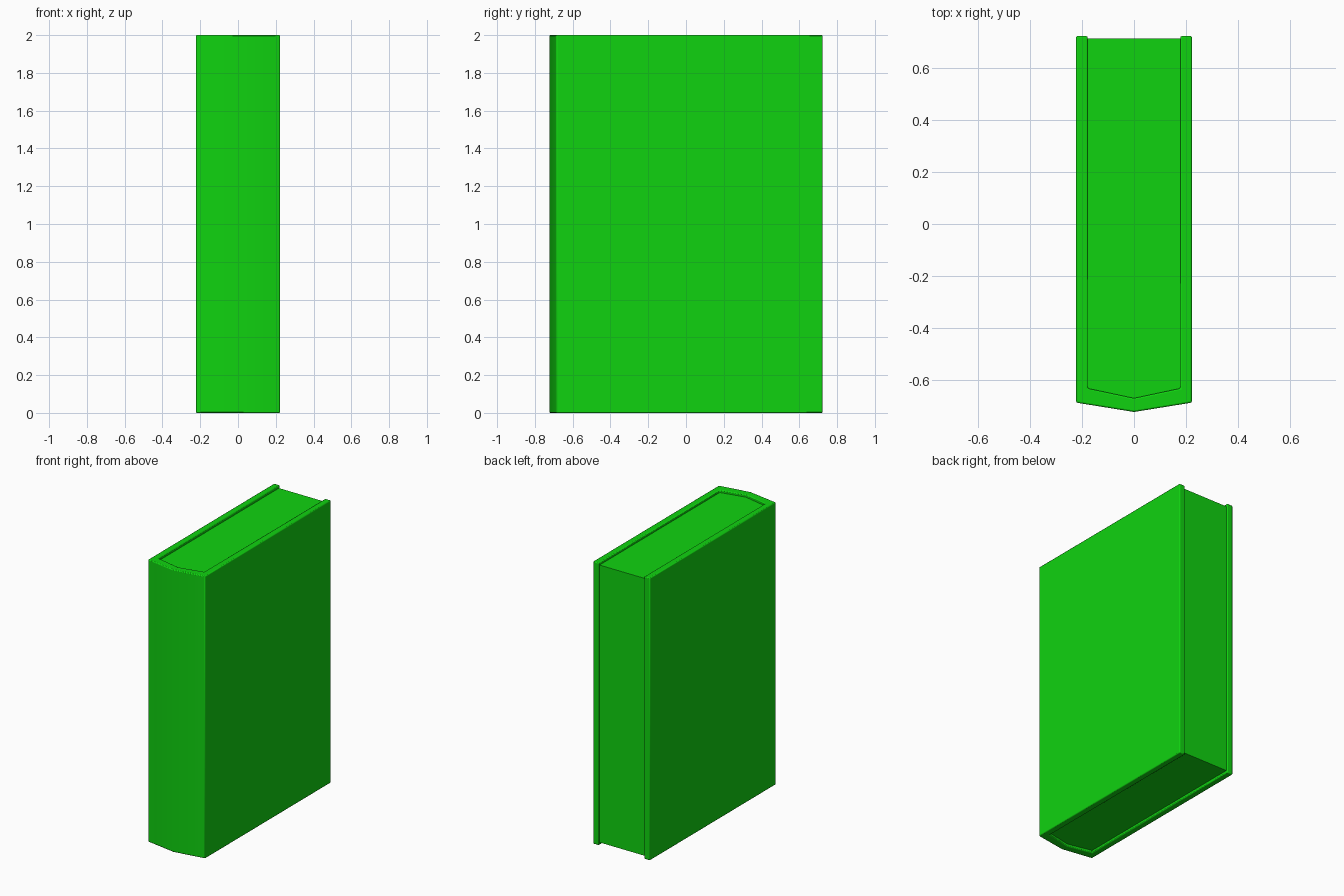
import bpy, bmesh, math

if "Cube" in bpy.data.objects:
    bpy.data.objects.remove(bpy.data.objects["Cube"])

green = bpy.data.materials.new("green")
green.diffuse_color = (0.005, 0.65, 0.005, 1)
green.use_nodes = True
green.node_tree.nodes["Principled BSDF"].inputs["Base Color"].default_value = green.diffuse_color


def prism(name, outline, z0, z1, bevel=0):
    """Extrude a closed xy outline from z0 to z1."""
    bm = bmesh.new()
    face = bm.faces.new([bm.verts.new((x, y, z0)) for x, y in outline])
    top = bmesh.ops.extrude_face_region(bm, geom=[face])["geom"]
    bmesh.ops.translate(bm, vec=(0, 0, z1 - z0),
                        verts=[g for g in top if isinstance(g, bmesh.types.BMVert)])
    bmesh.ops.recalc_face_normals(bm, faces=bm.faces[:])
    me = bpy.data.meshes.new(name)
    bm.to_mesh(me)
    bm.free()
    me.materials.append(green)
    ob = bpy.data.objects.new(name, me)
    bpy.context.collection.objects.link(ob)
    if bevel:
        mod = ob.modifiers.new("edge_bevel", "BEVEL")
        mod.width = bevel
        mod.segments = 2
        mod.limit_method = "ANGLE"
        mod.angle_limit = math.radians(40)
    bpy.context.view_layer.objects.active = ob
    ob.select_set(True)
    bpy.ops.object.shade_smooth_by_angle(angle=math.radians(30))
    ob.select_set(False)
    return ob


# Cover: two boards joined by a shallow pointed spine
half = [(0.223, 0.723), (0.223, -0.687)]
inner = [(0.178, -0.632), (0.178, 0.723)]
mirror = lambda pts: [(-x, y) for x, y in reversed(pts)]
prism("cover", half + [(0, -0.723)] + mirror(half)
      + mirror(inner) + [(0, -0.67)] + inner, 0, 2, 0.006)

# Page block, slightly recessed inside the cover
side = [(0.178, 0.713), (0.178, -0.635)]
prism("pages", side + [(0, -0.672)] + mirror(side), 0.018, 1.982)
